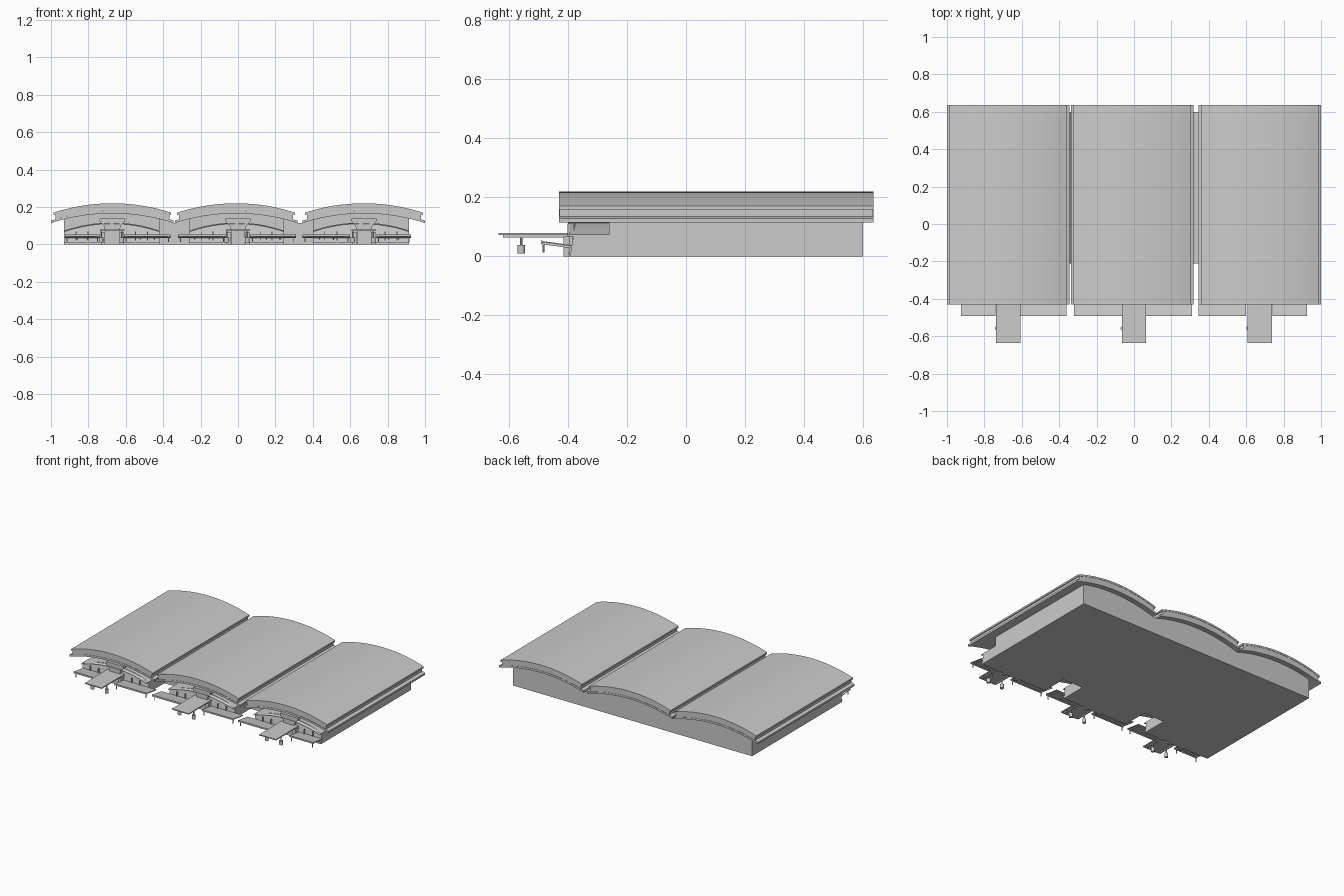
import bpy, bmesh, math
from mathutils import Matrix

old = bpy.data.objects.get("Cube")
if old:
    bpy.data.objects.remove(old, do_unlink=True)

grey = bpy.data.materials.new("plain_grey")
grey.use_nodes = True
colour = (0.6, 0.6, 0.6, 1)
grey.diffuse_color = colour
grey.node_tree.nodes["Principled BSDF"].inputs["Base Color"].default_value = colour


def finish(bm, name, smooth=False):
    bmesh.ops.recalc_face_normals(bm, faces=bm.faces)
    mesh = bpy.data.meshes.new(name)
    bm.to_mesh(mesh)
    bm.free()
    mesh.materials.append(grey)
    obj = bpy.data.objects.new(name, mesh)
    bpy.context.collection.objects.link(obj)
    if smooth:
        bpy.ops.object.select_all(action='DESELECT')
        obj.select_set(True)
        bpy.context.view_layer.objects.active = obj
        bpy.ops.object.shade_smooth_by_angle(angle=math.radians(25))
    return obj


def strip_block(name, x0, x1, top, bottom, y0, y1, steps=20, lean=0, smooth=True):
    """Solid between two height functions of x, running from y0 to y1."""
    bm = bmesh.new()
    rings = []
    for i in range(steps + 1):
        x = x0 + (x1 - x0) * i / steps
        zb, zt = bottom(x), top(x)
        corners = [(x, y0, zb), (x, y0 + lean * zt, zt), (x, y1, zt), (x, y1, zb)]
        rings.append([bm.verts.new(c) for c in corners])
    for a, b in zip(rings, rings[1:]):
        for k in range(4):
            n = (k + 1) % 4
            bm.faces.new((a[k], a[n], b[n], b[k]))
    bm.faces.new(rings[0])
    bm.faces.new(rings[-1])
    return finish(bm, name, smooth)


def box(name, x, y, z, tilt=0):
    """Box from three (low, high) ranges, tilted about x."""
    bm = bmesh.new()
    bmesh.ops.create_cube(bm, size=1)
    size = [b - a for a, b in (x, y, z)]
    mid = [(a + b) / 2 for a, b in (x, y, z)]
    bm.transform(Matrix.Translation(mid) @ Matrix.Rotation(tilt, 4, 'X')
                 @ Matrix.Diagonal((*size, 1)))
    return finish(bm, name)


def post(name, x, y, z0, z1, r, sides=8):
    bm = bmesh.new()
    bmesh.ops.create_cone(bm, cap_ends=True, segments=sides, radius1=r, radius2=r,
                          depth=z1 - z0, matrix=Matrix.Translation((x, y, (z0 + z1) / 2)))
    return finish(bm, name, True)


def arc(cx, half, edge, peak):
    """Circular arc height, peak over cx and edge at cx +- half."""
    rise = peak - edge
    r = (half * half + rise * rise) / (2 * rise)
    return lambda x: peak - r + math.sqrt(r * r - (x - cx) ** 2)


def flat(z):
    return lambda x: z


def portal(name, cx):
    """Flared entrance head rising above the vestibule."""
    bm = bmesh.new()
    outline = [(-0.038, 0.07), (0.038, 0.07), (0.045, 0.1), (0.07, 0.128),
               (0.066, 0.139), (-0.066, 0.139), (-0.07, 0.128), (-0.045, 0.1)]
    face = bm.faces.new([bm.verts.new((cx + x, -0.4, z)) for x, z in outline])
    ext = bmesh.ops.extrude_face_region(bm, geom=[face])
    verts = [g for g in ext["geom"] if isinstance(g, bmesh.types.BMVert)]
    bmesh.ops.translate(bm, verts=verts, vec=(0, 0.15, 0))
    finish(bm, name)


# bay: name, roof centre, hall range, front range, side canopy ranges
bays = [
    ("right", -0.672, (-0.93, -0.34), (-0.93, -0.42), ((-0.925, -0.74), (-0.61, -0.36))),
    ("middle", -0.01, (-0.34, 0.33), (-0.26, 0.245), ((-0.32, -0.065), (0.065, 0.31))),
    ("left", 0.673, (0.33, 0.915), (0.40, 0.915), ((0.345, 0.6), (0.74, 0.925))),
]

for side, cx, hall, front, canopies in bays:
    # Layered vaulted roof
    under = arc(cx, 0.327, 0.115, 0.166)
    lower_top = arc(cx, 0.327, 0.128, 0.179)
    upper_under = arc(cx, 0.315, 0.158, 0.208)
    upper_top = arc(cx, 0.315, 0.17, 0.22)
    strip_block(side + "_roof_lower", cx - 0.327, cx + 0.327, lower_top, under, -0.43, 0.635)
    strip_block(side + "_roof_core", cx - 0.305, cx + 0.305, upper_under, lower_top,
                -0.428, 0.633)
    strip_block(side + "_roof_upper", cx - 0.315, cx + 0.315, upper_top, upper_under,
                -0.43, 0.635)

    # Halls with arched walls up to the roof
    def wall_top(x):
        return under(x) if abs(x - cx) < 0.327 else 0.113
    strip_block(side + "_hall", *hall, wall_top, flat(0), -0.21, 0.6)
    strip_block(side + "_front_hall", *front, wall_top, flat(0), -0.26, -0.21)

    # Low vaulted vestibule
    mid = (front[0] + front[1]) / 2
    half = (front[1] - front[0]) / 2
    vault = arc(mid, half, 0.074, 0.117)
    strip_block(side + "_vestibule", *front, vault, flat(0), -0.392, -0.26, lean=0.15)
    strip_block(side + "_vault_rim", *front, vault, lambda x: vault(x) - 0.006,
                -0.402, -0.38, lean=0.1)

    # Entrance: doorway, jambs and flared head
    door = cx if side != "middle" else 0
    portal(side + "_portal_head", door)
    box(side + "_doorway", (door - 0.038, door + 0.038), (-0.4, -0.38), (0, 0.07))
    for s in (-1, 1):
        jamb = door + s * 0.05
        box(side + "_door_jamb", (jamb - 0.011, jamb + 0.011), (-0.415, -0.38), (0, 0.068))

    # Window mullions and sill on the front wall
    for i in range(1, 8):
        x = front[0] + (front[1] - front[0]) * i / 8
        if abs(x - door) > 0.08:
            box(side + "_mullion", (x - 0.002, x + 0.002), (-0.397, -0.385), (0, 0.07))
    for a, b in ((front[0], door - 0.062), (door + 0.062, front[1])):
        box(side + "_sill", (a, b), (-0.398, -0.385), (0.008, 0.014))

    # Central entrance canopy on pedestal columns
    box(side + "_entrance_canopy", (door - 0.065, door + 0.065), (-0.635, -0.385),
        (0.072, 0.079))
    for x in (door - 0.06, door + 0.05):
        box(side + "_canopy_beam", (x - 0.004, x + 0.004), (-0.62, -0.39), (0.064, 0.072))
        post(side + "_canopy_column", x, -0.558, 0.03, 0.068, 0.004)
        post(side + "_column_pedestal", x, -0.558, 0.01, 0.038, 0.012, 12)

    # Sloping side canopies on thin posts
    for a, b in canopies:
        box(side + "_side_canopy", (a, b), (-0.49, -0.385), (0.041, 0.045), math.radians(-8))
        box(side + "_canopy_edge", (a, b), (-0.491, -0.486), (0.042, 0.053))
        for i in range(4):
            x = a + 0.012 + (b - a - 0.024) * i / 3
            box(side + "_canopy_rib", (x - 0.002, x + 0.002), (-0.486, -0.388),
                (0.034, 0.041), math.radians(-8))
        for x in (a + 0.012, b - 0.012):
            post(side + "_side_post", x, -0.483, 0.013, 0.046, 0.003, 6)

# Recessed link walls between the bays
for x0, x1 in ((-0.42, -0.26), (0.245, 0.40)):
    box("link_wall", (x0, x1), (-0.212, -0.2), (0, 0.113))
